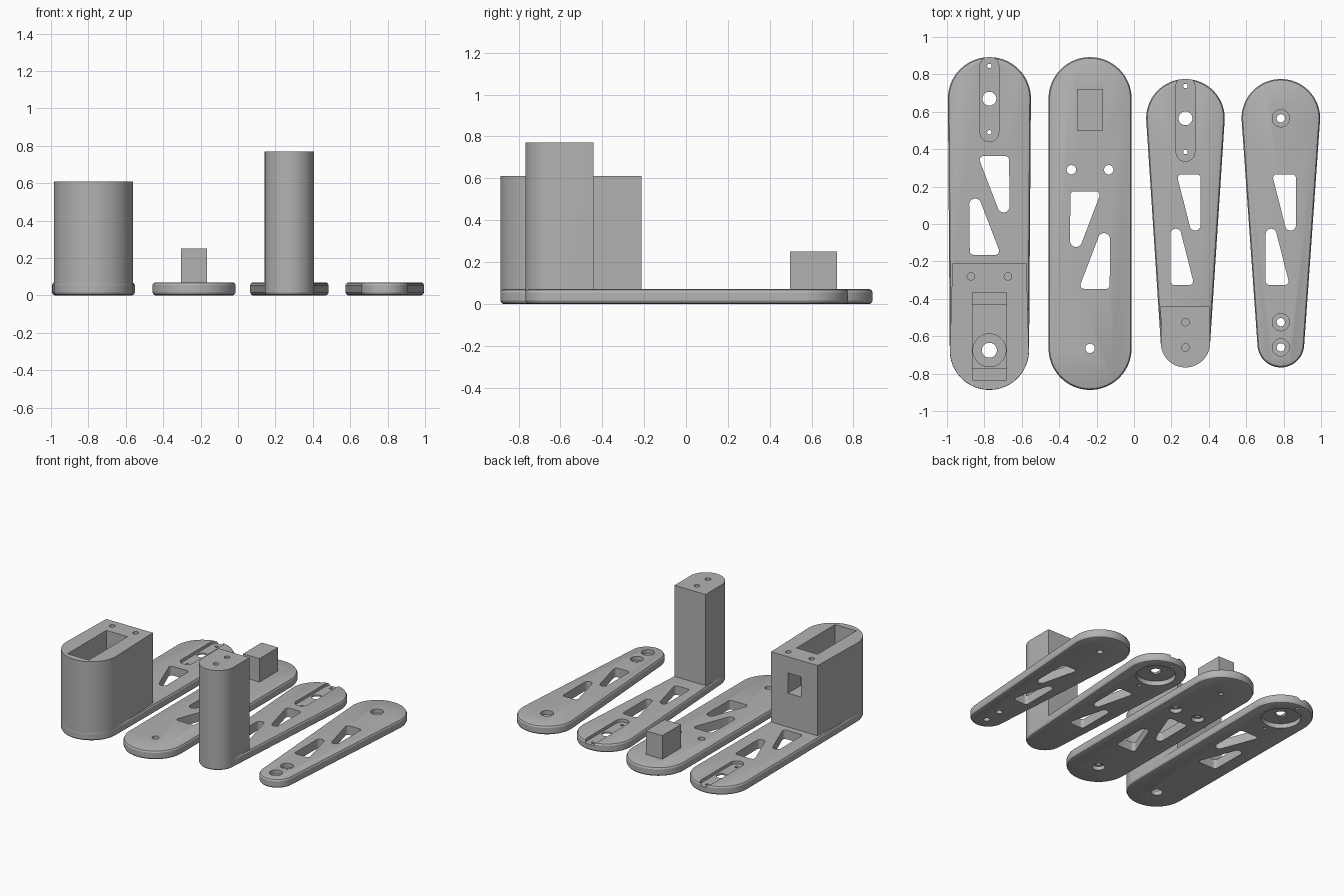
import bpy
import math

if "Cube" in bpy.data.objects:
    bpy.data.objects.remove(bpy.data.objects["Cube"])

grey = bpy.data.materials.new("plain grey")
grey.diffuse_color = (0.45, 0.45, 0.45, 1)
grey.use_nodes = True
grey.node_tree.nodes["Principled BSDF"].inputs["Base Color"].default_value = grey.diffuse_color


def outline(circles, inset=0.0, n=96):
    """Belt around circles (x, y, r); r = 0 gives a sharp corner."""
    pts = []
    for i in range(n):
        a = 2 * math.pi * (i + 0.5) / n
        u, v = math.cos(a), math.sin(a)
        x, y, r = max(circles, key=lambda c: c[0] * u + c[1] * v + c[2])
        r = r - inset
        p = (x + r * u, y + r * v)
        if not pts or math.dist(p, pts[-1]) > 1e-6:
            pts.append(p)
    if math.dist(pts[0], pts[-1]) < 1e-6:
        pts.pop()
    return pts


def solid(name, circles, layers, n=96):
    """Stack outlines; layers are (z, inset)."""
    verts, faces, k = [], [], 0
    for z, inset in layers:
        ring = outline(circles, inset, n)
        k = len(ring)
        verts += [(x, y, z) for x, y in ring]
    for l in range(len(layers) - 1):
        for i in range(k):
            a, b = l * k + i, l * k + (i + 1) % k
            faces.append((a, b, b + k, a + k))
    faces.append(tuple(range(k - 1, -1, -1)))
    faces.append(tuple(range(len(verts) - k, len(verts))))
    me = bpy.data.meshes.new(name)
    me.from_pydata(verts, [], faces)
    me.materials.append(grey)
    ob = bpy.data.objects.new(name, me)
    bpy.context.collection.objects.link(ob)
    return ob


def combine(ob, other, op):
    m = ob.modifiers.new("combine", 'BOOLEAN')
    m.operation, m.solver, m.object = op, 'EXACT', other
    bpy.context.view_layer.objects.active = ob
    bpy.ops.object.modifier_apply(modifier=m.name)
    bpy.data.objects.remove(other)


def cut(ob, circles, z0, z1, n=32):
    combine(ob, solid("cutter", circles, [(z0, 0), (z1, 0)], n), 'DIFFERENCE')


def add(ob, circles, z0, z1):
    combine(ob, solid("boss", circles, [(z0, 0), (z1, 0)]), 'UNION')


def rect(x0, x1, y0, y1):
    return [(x, y, 0) for x in (x0, x1) for y in (y0, y1)]


T = 0.07  # plate thickness
EDGE = [(0, .015), (.004, .006), (.015, 0), (.055, 0), (.066, .006), (T, .015)]


def plate(name, cx, back, front):
    return solid(name, [(cx, *back), (cx, *front)], EDGE)


def windows(ob, cx, cy, tri):
    """Two rounded triangles, each the other turned half way round."""
    for s in (1, -1):
        cut(ob, [(cx + s * x, cy + s * y, r) for x, y, r in tri], -.1, .2, 48)


def horn_seat(ob, cx, cy, half, far):
    """Round recess below, slot above, centre hole and two screw holes."""
    cut(ob, [(cx, cy, .138)], -.1, .035, 64)
    cut(ob, [(cx, cy - half, .05), (cx, cy + far, .05)], .047, .2, 48)
    cut(ob, [(cx, cy, .037)], -.1, .2)
    for y in (cy - half, cy + far):
        cut(ob, [(cx, y, .012)], -.1, .2, 16)


# arm with the motor housing
X = -.773
arm = plate("motor_arm", X, (.67, .222), (-.675, .212))
add(arm, [(X, -.675, .211)] + rect(X - .198, X + .198, -.4, -.212), .03, .61)
cut(arm, rect(X - .09, X + .09, -.835, -.365), .16, .8)
cut(arm, rect(X - .09, X + .09, -.77, -.433), .09, .3)
cut(arm, [(X, -.675, .088)], .035, .12, 48)
cut(arm, [(X, -.675, .04)], -.1, .2)
cut(arm, rect(X - .055, X + .055, -.45, -.1), .33, .485)
for s in (-1, 1):
    cut(arm, [(X + s * .099, -.28, .02)], .4, .8)
windows(arm, X, .099, [(-.031, .243, .021), (.084, .243, .021), (.076, -.005, .032)])
horn_seat(arm, X, .67, .18, .175)

# arm with the square block
X = -.235
block_arm = plate("block_arm", X, (.67, .222), (-.665, .222))
add(block_arm, rect(X - .07, X + .07, .497, .722), .03, .25)
windows(block_arm, X, -.086, [(-.084, .24, .021), (.03, .24, .021), (-.075, -.005, .032)])
for x, y in ((X - .1, .29), (X + .1, .29), (X, -.665)):
    cut(block_arm, [(x, y, .025)], -.1, .2)
    cut(block_arm, [(x, y, .045)], -.1, .03)
cut(block_arm, [(X, .66, .016)], -.1, .15, 16)

# tapered arms
TRI = [(-.02, .275, .021), (.06, .275, .021), (.052, .024, .029)]
X = .275
post_arm = plate("post_arm", X, (.565, .21), (-.635, .132))
add(post_arm, [(X, -.635, .132)] + rect(X - .132, X + .132, -.6, -.442), .03, .77)
for y in (-.525, -.66):
    cut(post_arm, [(X, y, .02)], .55, .9)
windows(post_arm, X, -.03, TRI)
horn_seat(post_arm, X, .565, .18, .173)

X = .785
flat_arm = plate("flat_arm", X, (.565, .21), (-.642, .125))
windows(flat_arm, X, -.03, TRI)
for y in (.565, -.525, -.66):
    cut(flat_arm, [(X, y, .022)], -.1, .2)
    cut(flat_arm, [(X, y, .046)], .04, .2)

# smooth the round sides, keep edges crisp
for ob in (arm, block_arm, post_arm, flat_arm):
    bpy.ops.object.select_all(action='DESELECT')
    ob.select_set(True)
    bpy.context.view_layer.objects.active = ob
    bpy.ops.object.shade_smooth_by_angle(angle=math.radians(25))
